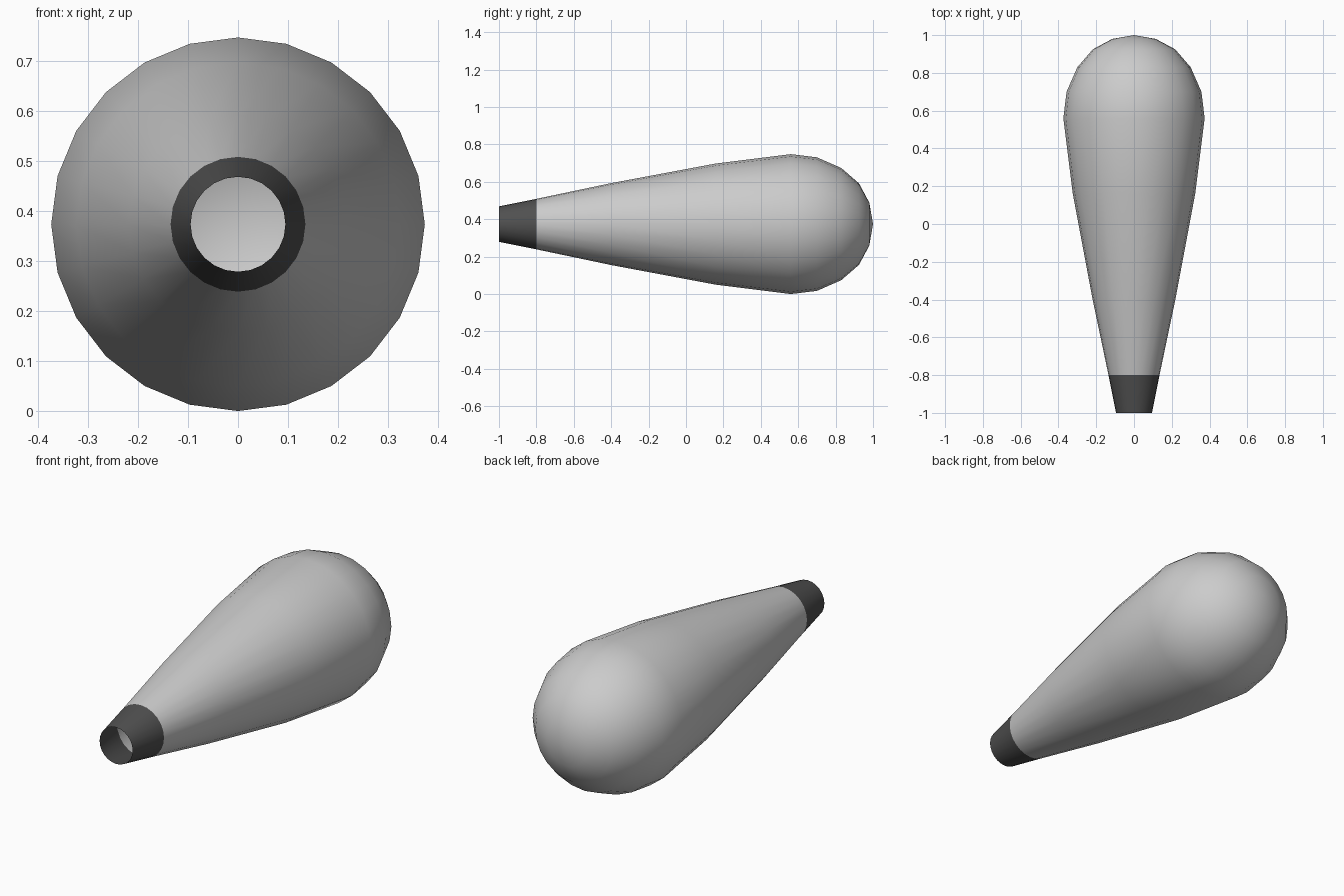
import bpy, bmesh, math
from mathutils import Matrix, Vector

cube = bpy.data.objects.get("Cube")
if cube:
    bpy.data.objects.remove(cube, do_unlink=True)

SIDES = 24
AXIS_Z = 0.374


def material(name, value):
    mat = bpy.data.materials.new(name)
    mat.use_nodes = True
    colour = (value, value, value, 1)
    mat.diffuse_color = colour
    mat.node_tree.nodes["Principled BSDF"].inputs["Base Color"].default_value = colour
    return mat


def lathe(name, profile, mat):
    """Turn (y, radius) points around the long horizontal axis."""
    bm = bmesh.new()
    verts = [bm.verts.new((0, y, r)) for y, r in profile]
    edges = [bm.edges.new(pair) for pair in zip(verts, verts[1:])]
    bmesh.ops.spin(bm, geom=verts + edges, cent=(0, 0, 0), axis=(0, 1, 0),
                   angle=math.tau, steps=SIDES, use_duplicate=False)
    bmesh.ops.remove_doubles(bm, verts=bm.verts[:], dist=0.0005)
    bmesh.ops.recalc_face_normals(bm, faces=bm.faces[:])
    # Open shells: make sure the faces look away from the axis
    bm.normal_update()
    facing = sum(f.normal.dot(Vector((f.calc_center_median().x, 0,
                                      f.calc_center_median().z))) for f in bm.faces)
    if facing < 0:
        bmesh.ops.reverse_faces(bm, faces=bm.faces[:])
    bmesh.ops.transform(bm, matrix=Matrix.Translation((0, 0, AXIS_Z)), verts=bm.verts[:])
    mesh = bpy.data.meshes.new(name)
    bm.to_mesh(mesh)
    bm.free()
    mesh.materials.append(mat)
    mesh.shade_smooth()
    obj = bpy.data.objects.new(name, mesh)
    bpy.context.collection.objects.link(obj)
    return obj


light_grey = material("light grey", 0.6)
dark_grey = material("dark grey", 0.08)

# Long tapering body with a rounded closed end
lathe("tapered_body", [(-0.8, 0.135), (-0.4, 0.219), (0.16, 0.324), (0.56, 0.374),
                       (0.7, 0.357), (0.83, 0.3), (0.925, 0.218), (0.98, 0.115),
                       (1, 0)], light_grey)

# Open dark collar at the narrow front end
lathe("open_collar", [(-1, 0.095), (-0.8, 0.135)], dark_grey)
